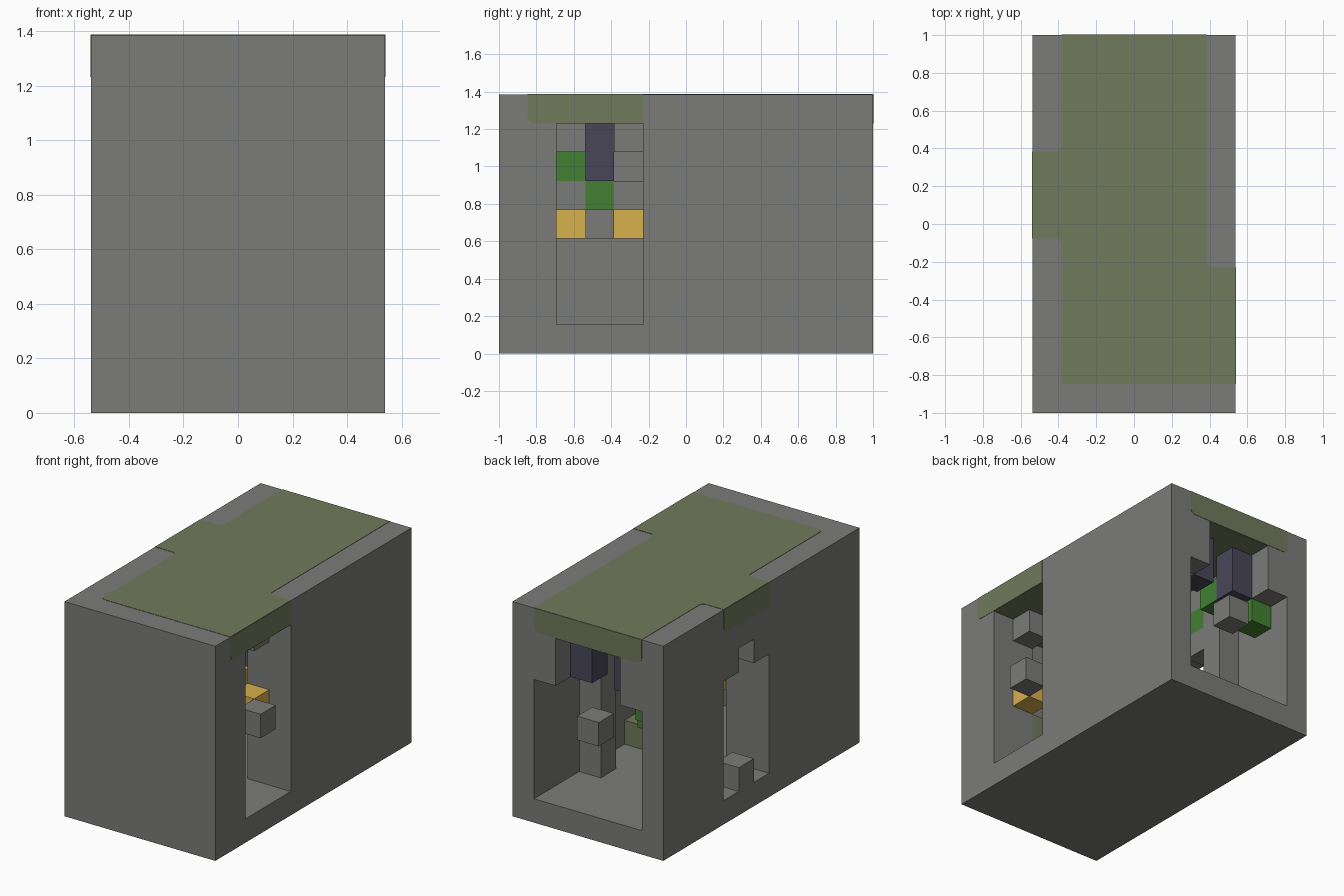
import bpy, bmesh
from mathutils import Vector

cube = bpy.data.objects.get("Cube")
if cube:
    bpy.data.objects.remove(cube, do_unlink=True)

# The whole room sits on a grid of cubic cells
NX, NY, NZ = 7, 13, 9
U = 2 / NY


def pos(x, y, z):
    return Vector(((x - NX / 2) * U, (y - NY / 2) * U, z * U))


def material(name, rgb):
    col = [(c / 255) ** 2.2 for c in rgb] + [1]
    m = bpy.data.materials.new(name)
    m.use_nodes = True
    m.diffuse_color = col
    bsdf = m.node_tree.nodes["Principled BSDF"]
    bsdf.inputs["Base Color"].default_value = col
    bsdf.inputs["Roughness"].default_value = 0.9
    return m


STONE = material("grey stone", (122, 122, 120))
MOSS = material("moss green", (112, 121, 92))
LEAF = material("leaf green", (68, 128, 53))
AMBER = material("amber yellow", (214, 175, 78))
SLATE = material("slate blue", (74, 72, 89))


def finish(name, bm, mat):
    me = bpy.data.meshes.new(name)
    bm.to_mesh(me)
    bm.free()
    me.materials.append(mat)
    ob = bpy.data.objects.new(name, me)
    bpy.context.collection.objects.link(ob)
    return ob


def cells_object(name, cells, mat):
    """Join grid cells into one mesh, keeping only the exposed faces."""
    cells = set(cells)
    bm = bmesh.new()
    for c in cells:
        for axis in range(3):
            for side in (0, 1):
                n = list(c)
                n[axis] += 2 * side - 1
                if tuple(n) in cells:
                    continue
                a, b = (axis + 1) % 3, (axis + 2) % 3
                quad = []
                for da, db in ((0, 0), (1, 0), (1, 1), (0, 1)):
                    p = list(c)
                    p[axis] += side
                    p[a] += da
                    p[b] += db
                    quad.append(bm.verts.new(pos(*p)))
                bm.faces.new(quad if side else quad[::-1])
    bmesh.ops.remove_doubles(bm, verts=bm.verts[:], dist=1e-4)
    return finish(name, bm, mat)


def box(xs, ys, zs):
    return {(x, y, z) for x in range(*xs) for y in range(*ys) for z in range(*zs)}


def plate(name, outline, rounded, normal):
    """Thin moss patch with some rounded corners, raised along its normal."""
    bm = bmesh.new()
    verts = [bm.verts.new(pos(*p)) for p in outline]
    bm.faces.new(verts)
    soft = [v for v, p in zip(verts, outline) if p in rounded]
    if soft:
        bmesh.ops.bevel(bm, geom=soft, offset=0.03, segments=3, profile=0.5,
                        affect='VERTICES')
    ext = bmesh.ops.extrude_face_region(bm, geom=bm.faces[:])
    moved = [g for g in ext["geom"] if isinstance(g, bmesh.types.BMVert)]
    bmesh.ops.translate(bm, verts=moved, vec=Vector(normal) * 0.002)
    bmesh.ops.recalc_face_normals(bm, faces=bm.faces[:])
    return finish(name, bm, MOSS)


# Hollow shell with three doorways
shell = box((0, NX), (0, NY), (0, NZ)) - box((1, 6), (1, 12), (1, 8))
left_door = box((6, 7), (2, 5), (1, 8))
right_door = box((0, 1), (6, 9), (1, 6)) | {(0, 7, 6)}
back_door = box((1, 6), (12, 13), (1, 6)) | box((2, 5), (12, 13), (6, 8))
door_blocks = {(6, 3, 4), (0, 7, 1), (3, 12, 4)}
cells_object("stone_shell", (shell - left_door - right_door - back_door) | door_blocks, STONE)

# Inner columns and the brackets under the ceiling
for x, side in ((1, "right"), (5, "left")):
    for i, y in enumerate((1, 5, 9)):
        cells_object(f"{side}_column_{i + 1}", box((x, x + 1), (y, y + 1), (1, 8)), STONE)
    cells_object(f"{side}_brackets", [(x, y, 7) for y in (2, 4, 6, 8)], STONE)

# Stone ledges on the right wall
cells_object("wall_ledges", [(1, 2, 5), (1, 4, 5), (1, 8, 5)], STONE)

# Hanging banners
for name, x, y in (("front_banner", 2, 3), ("back_right_banner", 2, 11),
                   ("back_left_banner", 4, 11)):
    cells_object(name, [(x, y, 6), (x, y, 7)], SLATE)

# Leaf blocks, lanterns and moss blocks
cells_object("leaf_blocks", [(1, 2, 6), (1, 3, 5), (1, 8, 6), (1, 11, 5),
                             (2, 10, 6), (3, 8, 3)], LEAF)
cells_object("lanterns", [(5, 2, 4), (5, 4, 4), (2, 6, 4), (2, 7, 3)], AMBER)
cells_object("floor_moss_block", [(5, 6, 1)], MOSS)
cells_object("front_moss_panel", box((4, 5), (1, 2), (1, 4)), MOSS)

# Moss over the roof, under the ceiling and down the wall tops above each doorway
roof = [(1, 1), (7, 1), (7, 5), (6, 5), (6, 13), (1, 13), (1, 9), (0, 9), (0, 6), (1, 6)]
soft = [(1, 1), (6, 5), (1, 9), (1, 6)]
plate("roof_moss", [(x, y, 9) for x, y in roof], [(x, y, 9) for x, y in soft], (0, 0, 1))
plate("ceiling_moss", [(x, y, 8) for x, y in roof], [], (0, 0, -1))
plate("left_wall_moss", [(7, 1, 8), (7, 5, 8), (7, 5, 9), (7, 1, 9)], [(7, 1, 8)], (1, 0, 0))
plate("right_wall_moss", [(0, 6, 8), (0, 9, 8), (0, 9, 9), (0, 6, 9)],
      [(0, 6, 8), (0, 9, 8)], (-1, 0, 0))
plate("back_wall_moss", [(1, 13, 8), (6, 13, 8), (6, 13, 9), (1, 13, 9)],
      [(1, 13, 8), (6, 13, 8)], (0, 1, 0))
